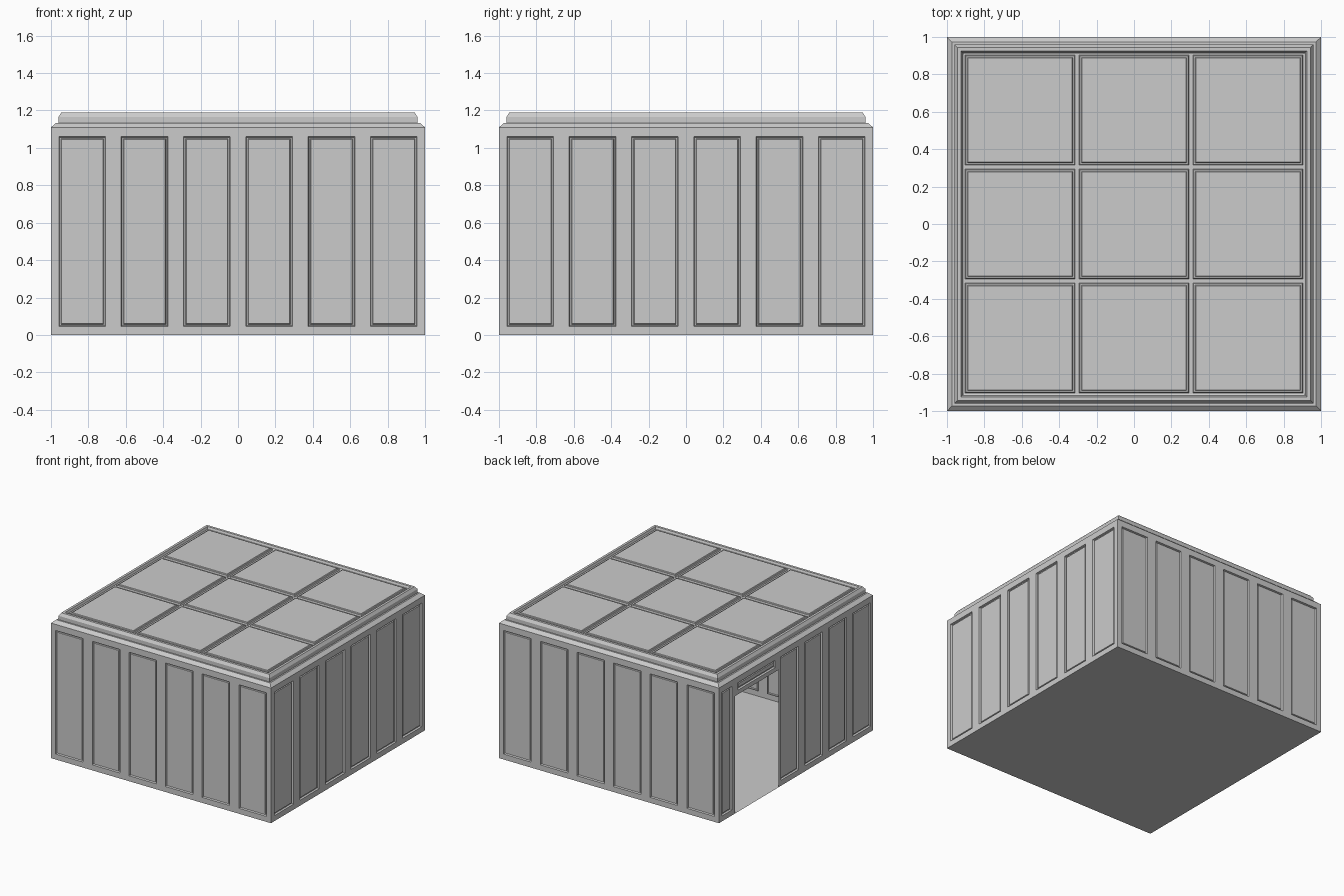
import bpy, bmesh

if "Cube" in bpy.data.objects:
    bpy.data.objects.remove(bpy.data.objects["Cube"])


def finish(bm, name):
    bmesh.ops.remove_doubles(bm, verts=bm.verts, dist=1e-5)
    me = bpy.data.meshes.new(name)
    bm.to_mesh(me)
    bm.free()
    ob = bpy.data.objects.new(name, me)
    bpy.context.collection.objects.link(ob)
    return ob


def rect(r, inset=0.0):
    u0, u1, v0, v1 = r
    return [(u0 + inset, v0 + inset), (u1 - inset, v0 + inset),
            (u1 - inset, v1 - inset), (u0 + inset, v1 - inset)]


def bridge(bm, a, b):
    for i in range(4):
        j = (i + 1) % 4
        bm.faces.new((a[i], a[j], b[j], b[i]))


def panel_sheet(name, bounds, panels, holes, steps, place):
    """Flat sheet with stepped mouldings in each panel and open holes."""
    bm = bmesh.new()
    cuts = [bounds] + panels + holes
    us = sorted({round(k, 4) for r in cuts for k in r[:2]})
    vs = sorted({round(k, 4) for r in cuts for k in r[2:]})
    skip = panels + holes
    for u0, u1 in zip(us, us[1:]):
        for v0, v1 in zip(vs, vs[1:]):
            cu, cv = (u0 + u1) / 2, (v0 + v1) / 2
            if any(r[0] < cu < r[1] and r[2] < cv < r[3] for r in skip):
                continue
            bm.faces.new([bm.verts.new(place(u, v, 0)) for u, v in rect((u0, u1, v0, v1))])
    for r in panels:
        last = [bm.verts.new(place(u, v, 0)) for u, v in rect(r)]
        for inset, depth in steps:
            ring = [bm.verts.new(place(u, v, depth)) for u, v in rect(r, inset)]
            bridge(bm, last, ring)
            last = ring
        bm.faces.new(last)
    return finish(bm, name)


# Wall mouldings: inset from panel edge, depth into the room
wall_steps = [(0.004, 0.014), (0.011, 0.014), (0.015, 0.007), (0.02, 0.007)]
Z0, Z1, TOP = 0.045, 1.06, 1.11
bounds = (-1, 1, 0, TOP)
six = [(-0.9575 + i * 0.333, -0.7075 + i * 0.333, Z0, Z1) for i in range(6)]

# Three plain walls
panel_sheet("front_wall", bounds, six, [], wall_steps, lambda u, v, d: (u, -1 + d, v))
panel_sheet("right_wall", bounds, six, [], wall_steps, lambda u, v, d: (1 - d, u, v))
panel_sheet("back_wall", bounds, six, [], wall_steps, lambda u, v, d: (-u, 1 - d, v))

# Left wall with doorway and a small panel over it
door = (0.23, 0.79, 0, 0.965)
door_panels = [(-0.97 + i * 0.3125, -0.74 + i * 0.3125, Z0, Z1) for i in range(4)]
door_panels += [(0.83, 0.96, Z0, Z1), (0.27, 0.75, 1.0, Z1)]
panel_sheet("door_wall", bounds, door_panels, [door], wall_steps,
            lambda u, v, d: (-1 + d, u, v))

# Floor
bm = bmesh.new()
bm.faces.new([bm.verts.new((u, v, 0)) for u, v in rect((-1, 1, -1, 1))])
finish(bm, "floor")

# Crown moulding stepping in towards the ceiling
bm = bmesh.new()
last = None
for r, z in [(1, TOP), (0.972, 1.134), (0.96, 1.134), (0.96, 1.165), (0.945, 1.188),
             (0.925, 1.188), (0.918, 1.17), (0.91, 1.165)]:
    ring = [bm.verts.new((u, v, z)) for u, v in rect((-r, r, -r, r))]
    if last:
        bridge(bm, last, ring)
    last = ring
finish(bm, "crown_moulding")

# Coffered ceiling: nine fields divided by ribs
spans = [(-0.903, -0.315), (-0.294, 0.294), (0.315, 0.903)]
coffers = [a + b for a in spans for b in spans]
panel_sheet("coffered_ceiling", (-0.91, 0.91, -0.91, 0.91), coffers, [],
            [(0.004, 0.012), (0.012, 0.012), (0.016, 0.018)],
            lambda u, v, d: (u, v, 1.165 + d))
